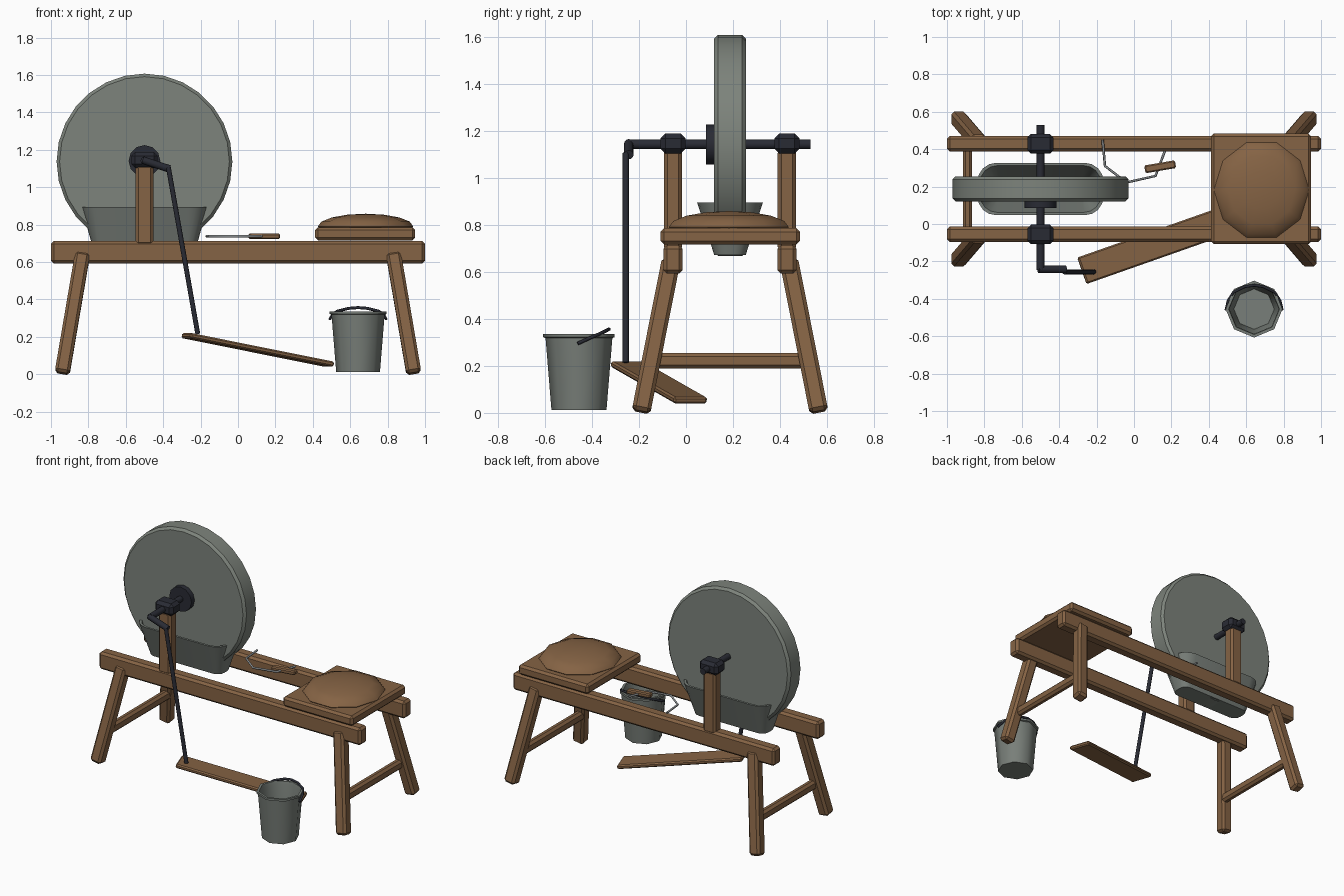
import bpy, bmesh, math
from mathutils import Vector, Matrix

if "Cube" in bpy.data.objects:
    bpy.data.objects.remove(bpy.data.objects["Cube"])


def material(name, rgb):
    m = bpy.data.materials.new(name)
    m.diffuse_color = (*rgb, 1)
    m.use_nodes = True
    m.node_tree.nodes["Principled BSDF"].inputs["Base Color"].default_value = m.diffuse_color
    return m


WOOD = material("brown wood", (0.235, 0.125, 0.058))
STONE = material("grey stone", (0.205, 0.228, 0.200))
METAL = material("grey metal", (0.190, 0.212, 0.192))
IRON = material("dark iron", (0.022, 0.024, 0.034))
WIRE = material("pale steel", (0.27, 0.29, 0.30))
MID = 0.187            # centre line of the bench in y
RAILS = (-0.055, 0.429)


def finish(name, bm, mat, smooth=None):
    bmesh.ops.recalc_face_normals(bm, faces=bm.faces)
    me = bpy.data.meshes.new(name)
    bm.to_mesh(me)
    bm.free()
    me.materials.append(mat)
    ob = bpy.data.objects.new(name, me)
    bpy.context.collection.objects.link(ob)
    if smooth:
        bpy.ops.object.select_all(action='DESELECT')
        ob.select_set(True)
        bpy.context.view_layer.objects.active = ob
        bpy.ops.object.shade_smooth_by_angle(angle=math.radians(smooth))
    return ob


def frame(a, b, ref):
    """Matrix with z along a-b and x close to ref, centred between a and b."""
    a, b, ref = Vector(a), Vector(b), Vector(ref)
    z = (b - a).normalized()
    x = (ref - z * ref.dot(z)).normalized()
    m = Matrix((x, z.cross(x), z)).transposed().to_4x4()
    m.translation = (a + b) / 2
    return m, (b - a).length


def beam(name, a, b, w, h, mat=WOOD, ref=(1, 0, 0), bev=0.015):
    m, length = frame(a, b, ref)
    bm = bmesh.new()
    bmesh.ops.create_cube(bm, size=1)
    bmesh.ops.scale(bm, vec=(w, h, length), verts=bm.verts)
    bmesh.ops.bevel(bm, geom=bm.edges[:], offset=bev, segments=1, affect='EDGES')
    bm.transform(m)
    return finish(name, bm, mat)


def rod(name, a, b, r, mat=IRON, n=12, bev=0.0, ref=(1, 0, 0), smooth=40):
    m, length = frame(a, b, ref)
    bm = bmesh.new()
    bmesh.ops.create_cone(bm, cap_ends=True, segments=n, radius1=r, radius2=r, depth=length)
    if bev:
        rim = [e for e in bm.edges if any(len(f.verts) > 4 for f in e.link_faces)]
        bmesh.ops.bevel(bm, geom=rim, offset=bev, segments=1, affect='EDGES')
    bm.transform(m)
    return finish(name, bm, mat, smooth)


def loft(name, rings, mat, smooth=None):
    bm = bmesh.new()
    rows = [[bm.verts.new(p) for p in r] for r in rings]
    n = len(rows[0])
    for p, q in zip(rows, rows[1:]):
        for i in range(n):
            bm.faces.new((p[i], p[(i + 1) % n], q[(i + 1) % n], q[i]))
    bm.faces.new(rows[0])
    bm.faces.new(rows[-1])
    return finish(name, bm, mat, smooth)


def wire(name, pts, r, mat):
    cu = bpy.data.curves.new(name, 'CURVE')
    cu.dimensions = '3D'
    cu.bevel_depth = r
    cu.bevel_resolution = 1
    cu.use_fill_caps = True
    sp = cu.splines.new('POLY')
    sp.points.add(len(pts) - 1)
    for p, c in zip(sp.points, pts):
        p.co = (*c, 1)
    tmp = bpy.data.objects.new(name + "_path", cu)
    me = bpy.data.meshes.new_from_object(tmp)
    bpy.data.objects.remove(tmp)
    me.materials.clear()
    me.materials.append(mat)
    bpy.context.collection.objects.link(bpy.data.objects.new(name, me))


# Bench frame: rails, splayed legs, cross stretchers
for side, y in zip(("front", "back"), RAILS):
    s = -1 if side == "front" else 1
    beam(side + "_rail", (-1, y, 0.652), (1, y, 0.652), 0.12, 0.082, ref=(0, 0, 1))
    for end, e in (("left", -1), ("right", 1)):
        beam(f"{side}_{end}_leg", (e * 0.94, MID + s * 0.378, 0.005),
             (e * 0.83, MID + s * 0.25, 0.65), 0.08, 0.08)
    # Axle posts and bearing blocks
    beam(side + "_post", (-0.5, y, 0.69), (-0.5, y, 1.12), 0.095, 0.078)
    beam(side + "_bearing", (-0.5, y, 1.103), (-0.5, y, 1.187), 0.14, 0.106, IRON, bev=0.02)
for end, e in (("left", -1), ("right", 1)):
    beam(end + "_stretcher", (e * 0.89, -0.14, 0.222), (e * 0.89, 0.515, 0.222), 0.05, 0.066)

# Grinding wheel with axle and hub
rod("grinding_wheel", (-0.5, 0.12, 1.137), (-0.5, 0.255, 1.137), 0.47, STONE, 28, 0.016, smooth=20)
rod("axle", (-0.5, -0.245, 1.142), (-0.5, 0.53, 1.142), 0.021)
rod("hub", (-0.5, 0.085, 1.14), (-0.5, 0.125, 1.14), 0.085)

# Crank, connecting rod, treadle and its pivot
rod("crank_arm", (-0.51, -0.243, 1.145), (-0.365, -0.243, 1.097), 0.02)
rod("connecting_rod", (-0.372, -0.256, 1.105), (-0.215, -0.256, 0.215), 0.013)
beam("treadle", (-0.278, -0.25, 0.207), (0.49, 0.02, 0.053), 0.15, 0.028,
     ref=(-0.33, 0.944, 0), bev=0.008)
rod("treadle_pivot", (0.43, 0.012, 0.066), (0.58, 0.012, 0.066), 0.025)


# Water trough: rounded tapering tub
def rounded(hx, hy, r, z, n=4):
    pts = []
    for k, (sx, sy) in enumerate(((1, 1), (-1, 1), (-1, -1), (1, -1))):
        for i in range(n + 1):
            a = math.pi / 2 * (k + i / n)
            pts.append((-0.5 + sx * (hx - r) + r * math.cos(a),
                        MID + sy * (hy - r) + r * math.sin(a), z))
    return pts


loft("water_trough", [rounded(0.275, 0.067, 0.05, 0.672), rounded(0.337, 0.14, 0.1, 0.895),
                      rounded(0.322, 0.125, 0.09, 0.895), rounded(0.262, 0.055, 0.04, 0.69)],
     METAL, 35)

# Seat board and padded cushion
beam("seat_board", (0.68, 0.188, 0.716), (0.68, 0.188, 0.785), 0.535, 0.592)
bm = bmesh.new()
bmesh.ops.create_uvsphere(bm, u_segments=10, v_segments=8, radius=1)
bm.transform(Matrix.Translation((0.682, 0.182, 0.79)) @ Matrix.Diagonal((0.255, 0.268, 0.068, 1))
             @ Matrix.Rotation(math.radians(18), 4, 'Z'))
finish("seat_cushion", bm, WOOD, 40)

# Hooked wire and small wooden handle lying beside the wheel
wire("tool_wire", [(-0.168, 0.45, 0.737), (-0.155, 0.31, 0.737), (-0.04, 0.222, 0.737),
                   (0.115, 0.257, 0.737), (0.165, 0.39, 0.737)], 0.007, WIRE)
beam("tool_handle", (0.058, 0.292, 0.737), (0.222, 0.32, 0.737), 0.03, 0.042,
     ref=(0, 0, 1), bev=0.007)

# Bucket: rolled rim, hollow inside
def ring(r, z, n=8):
    return [(0.642 + r * math.cos(math.tau * i / n), -0.455 + r * math.sin(math.tau * i / n), z)
            for i in range(n)]


loft("bucket", [ring(r, z) for r, z in ((0.117, 0.012), (0.142, 0.318), (0.152, 0.322),
                                        (0.152, 0.336), (0.136, 0.336), (0.132, 0.318),
                                        (0.108, 0.03))], METAL, 50)
# Tilted bail handle
half = [(0.15, -0.46, 0.295), (0.138, -0.41, 0.318), (0.11, -0.365, 0.337),
        (0.05, -0.335, 0.352)]
wire("bucket_handle", [(0.642 - x, y, z) for x, y, z in half] + [(0.642, -0.328, 0.356)]
     + [(0.642 + x, y, z) for x, y, z in reversed(half)], 0.008, IRON)
